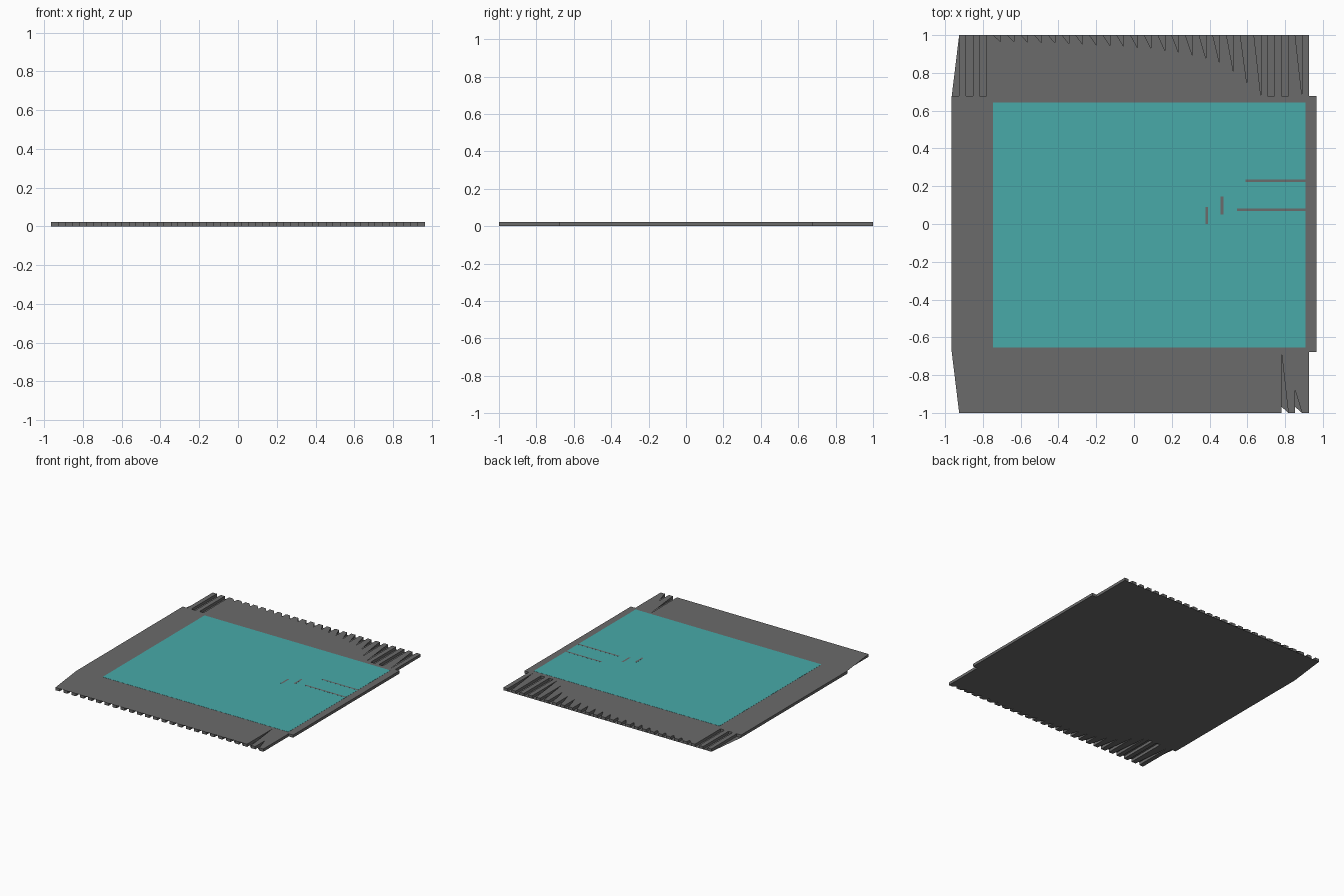
import bpy, bmesh

if "Cube" in bpy.data.objects:
    bpy.data.objects.remove(bpy.data.objects["Cube"])

H = 0.022                      # rug thickness
EX, EY, TIP = 0.965, 0.677, 1.0  # body half size and fringe tip
PITCH, W = 0.0726, 0.0363      # tassel spacing and width
X0 = -(25 * PITCH + W) / 2     # first tassel's left edge


def colour(name, rgb):
    mat = bpy.data.materials.new(name)
    mat.diffuse_color = (*rgb, 1)
    mat.use_nodes = True
    mat.node_tree.nodes["Principled BSDF"].inputs["Base Color"].default_value = mat.diffuse_color
    return mat


grey = colour("dark_grey", (0.145, 0.145, 0.145))
teal = colour("teal", (0.065, 0.40, 0.395))


def finish(name, bm, material):
    me = bpy.data.meshes.new(name)
    bm.to_mesh(me)
    bm.free()
    ob = bpy.data.objects.new(name, me)
    bpy.context.collection.objects.link(ob)
    me.materials.append(material)
    return ob


def slab(name, outline, z0, z1, material):
    bm = bmesh.new()
    f = bm.faces.new([bm.verts.new((x, y, z0)) for x, y in outline])
    top = bmesh.ops.extrude_face_region(bm, geom=[f])["geom"]
    bmesh.ops.translate(bm, vec=(0, 0, z1 - z0),
                        verts=[v for v in top if isinstance(v, bmesh.types.BMVert)])
    bmesh.ops.recalc_face_normals(bm, faces=bm.faces)
    return finish(name, bm, material)


def rect(x0, x1, y0, y1):
    return [(x0, y0), (x1, y0), (x1, y1), (x0, y1)]


# Rug body with a comb of tassels at both ends
front = [(-EX, -EY)]
for i in range(26):
    a = X0 + i * PITCH
    front += [(a, -EY), (a, -TIP), (a + W, -TIP), (a + W, -EY)]
front.append((EX, -EY))
slab("rug_body", front + [(-x, -y) for x, y in front], 0, H, grey)

# Thin webs between tassels, each leaving a tapered opening
webs = bmesh.new()


def web_face(points, z):
    vs = [webs.verts.new((x, y, z)) for x, y in points]
    f = webs.faces.new(vs)
    f.normal_update()
    if (f.normal.z > 0) != (z > 0):
        f.normal_flip()


def web(k, opening, side, z):
    l = X0 + W + k * PITCH
    r = l + W
    pts = [(l, EY), (r, EY)]
    if opening < TIP - EY - 0.005:
        pts.append((r, TIP - opening))
    pts.append((l, TIP))
    web_face([(side * x, side * y) for x, y in pts], z)


def taper(k):
    return 0.32 / (1.2 + 0.45 * (20 - k)) if k < 21 else TIP - EY


for k in range(25):
    if k not in (0, 1, 22, 23):
        web(k, taper(k), 1, H)                     # upper side, back
    web(k, {0: 0.12, 1: 0.323}.get(k, 0), -1, H)   # upper side, front
    web(k, 0, 1, 0)                                # underside, back
    if k not in (22, 23):
        web(k, taper(k), -1, 0)                    # underside, front

# Slanted corner webs on the left
for side, z in ((-1, H), (1, 0)):
    web_face([(-EX, side * EY), (X0, side * EY), (X0, side * TIP)], z)
finish("fringe_webs", webs, grey)

# Teal centre panel
slab("centre_panel", rect(-0.747, 0.907, -0.655, 0.642), H, H + 0.001, teal)

# Thin grey marks on the panel
marks = [rect(0.59, 0.907, 0.223, 0.236), rect(0.545, 0.907, 0.069, 0.083),
         rect(0.378, 0.392, 0.0, 0.09), rect(0.459, 0.473, 0.05, 0.145)]
for i, m in enumerate(marks):
    slab(f"panel_mark_{i + 1}", m, H + 0.0005, H + 0.0015, grey)
